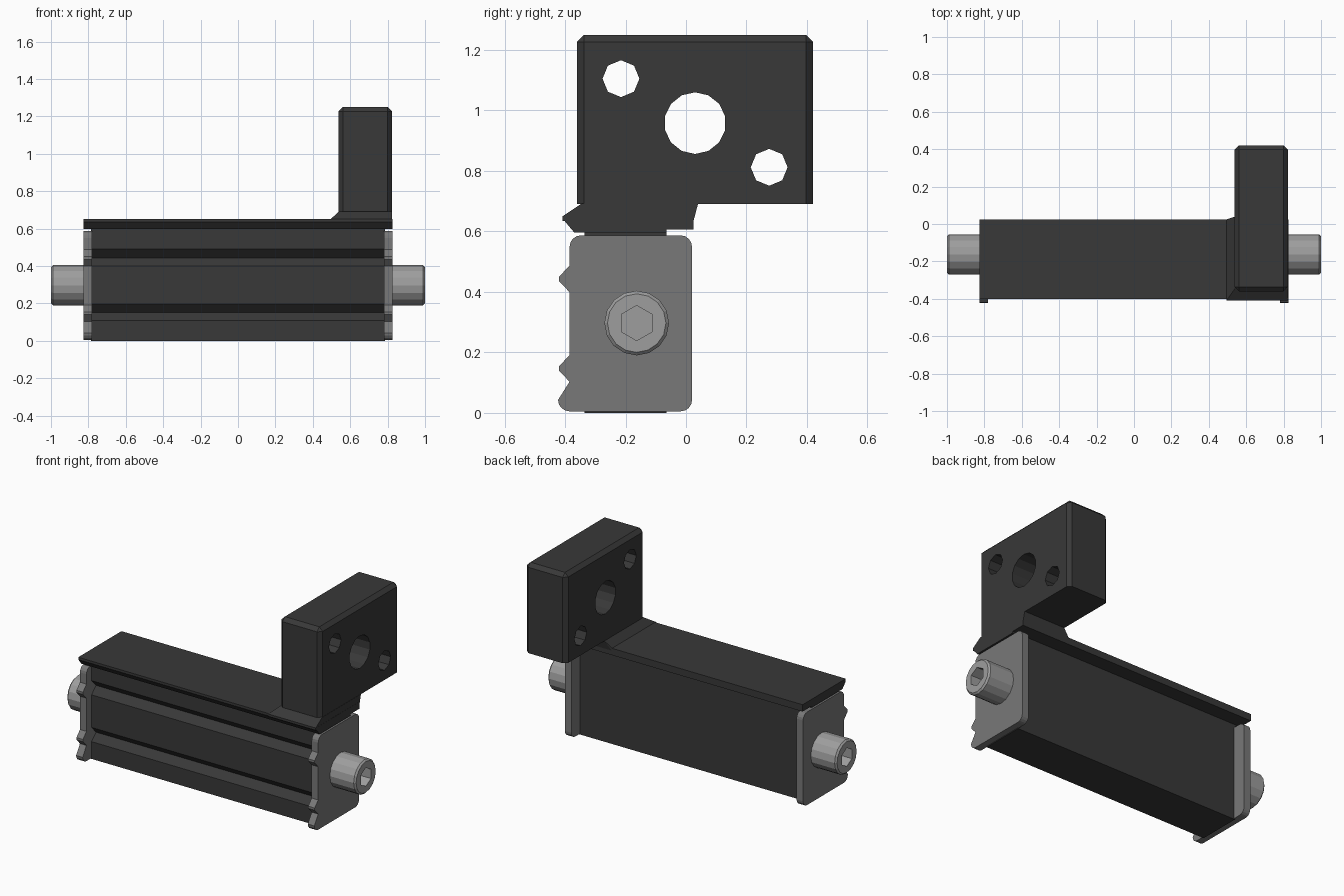
import bpy, bmesh
from math import cos, sin, pi
from mathutils import Matrix, Vector

if "Cube" in bpy.data.objects:
    bpy.data.objects.remove(bpy.data.objects["Cube"])


def material(name, v):
    m = bpy.data.materials.new(name)
    m.diffuse_color = (v, v, v, 1)
    m.use_nodes = True
    m.node_tree.nodes["Principled BSDF"].inputs["Base Color"].default_value = m.diffuse_color
    return m


DARK = material("black_anodised", 0.04)
PLATE = material("plate_grey", 0.19)
STEEL = material("screw_steel", 0.34)


def finish(name, bm, mat):
    bmesh.ops.recalc_face_normals(bm, faces=bm.faces)
    me = bpy.data.meshes.new(name)
    bm.to_mesh(me)
    bm.free()
    ob = bpy.data.objects.new(name, me)
    bpy.context.collection.objects.link(ob)
    me.materials.append(mat)
    return ob


def extrude_x(name, profile, x0, x1, mat):
    """Extrude a (y, z) outline along x."""
    bm = bmesh.new()
    face = bm.faces.new([bm.verts.new((x0, y, z)) for y, z in profile])
    out = bmesh.ops.extrude_face_region(bm, geom=[face])
    bmesh.ops.translate(bm, vec=(x1 - x0, 0, 0),
                        verts=[v for v in out["geom"] if isinstance(v, bmesh.types.BMVert)])
    return finish(name, bm, mat)


def circle(y, z, r, n, turn=0.0):
    return [(y + r * cos(turn + 2 * pi * i / n), z + r * sin(turn + 2 * pi * i / n))
            for i in range(n)]


def cut(ob, cutter):
    mod = ob.modifiers.new("cut", 'BOOLEAN')
    mod.operation, mod.solver, mod.object = 'DIFFERENCE', 'EXACT', cutter
    bpy.context.view_layer.objects.active = ob
    bpy.ops.object.modifier_apply(modifier=mod.name)
    bpy.data.objects.remove(cutter)


# Main body: narrow extrusion with two V grooves along the front
F, B = -0.335, -0.065
body = [(B, 0), (B, 0.61), (F, 0.61)]
for z in (0.443, 0.15):
    body += [(F, z + 0.047), (F + 0.045, z), (F, z - 0.042)]
extrude_x("body", body + [(F, 0)], -0.785, 0.785, DARK)

# End plates: rounded rectangle with two pointed ridges on the front
y0, y1, z0, z1, R = -0.385, 0.02, 0.005, 0.587, 0.038
plate = []
for cy, cz, start in ((y1 - R, z0 + R, -pi / 2), (y1 - R, z1 - R, 0),
                      (y0 + R, z1 - R, pi / 2)):
    plate += [(cy + R * cos(start + k * pi / 8), cz + R * sin(start + k * pi / 8)) for k in range(5)]
for z in (0.443, 0.147):
    plate += [(y0, z + 0.044), (-0.42, z + 0.007), (-0.42, z - 0.007), (y0, z - 0.044)]
plate += [(y0 + R * cos(pi + k * pi / 8), z0 + R + R * sin(pi + k * pi / 8)) for k in range(5)]

for side, s in (("left", -1), ("right", 1)):
    extrude_x(side + "_end_plate", plate, s * 0.78, s * 0.825, PLATE)

    # Cap screw with chamfered rim and hex socket
    screw = extrude_x(side + "_screw", circle(-0.163, 0.297, 0.107, 16), s * 0.82, s * 1.0, STEEL)
    bm = bmesh.new()
    bm.from_mesh(screw.data)
    rim = [e for e in bm.edges if all(abs(v.co.x) > 0.99 for v in e.verts)]
    bmesh.ops.bevel(bm, geom=rim, offset=0.01, segments=1, affect='EDGES')
    bm.to_mesh(screw.data)
    bm.free()
    cut(screw, extrude_x("socket", circle(-0.163, 0.297, 0.058, 6, pi / 2), s * 0.91, s * 1.1, STEEL))

# Sliding table with undercut front lip
extrude_x("slide_table", [(0.025, 0.607), (0.025, 0.65), (-0.402, 0.65), (-0.402, 0.635),
                          (-0.37, 0.597), (B, 0.597), (B, 0.607)], -0.825, 0.825, DARK)

# Flared foot between table and bracket
bm = bmesh.new()
foot = [(x, y, z) for z, xa, ya, yb in ((0.635, 0.495, -0.408, 0.025), (0.65, 0.495, -0.408, 0.025),
                                       (0.692, 0.54, -0.345, 0.04))
        for x in (xa, 0.824) for y in (ya, yb)]
for p in foot:
    bm.verts.new(p)
bmesh.ops.convex_hull(bm, input=bm.verts)
finish("bracket_foot", bm, DARK)

# Upright bracket, chamfered except around its underside
bm = bmesh.new()
bmesh.ops.create_cube(bm, size=1, matrix=Matrix.Translation((0.68, 0.03, 0.97))
                      @ Matrix.Diagonal((0.285, 0.78, 0.56, 1)))
upper = [e for e in bm.edges if max(v.co.z for v in e.verts) > 1]
bmesh.ops.bevel(bm, geom=upper, offset=0.023, segments=1, affect='EDGES')
bracket = finish("bracket", bm, DARK)
for y, z, r, n, turn in ((0.03, 0.958, 0.102, 14, pi / 14), (-0.215, 1.105, 0.061, 8, 0),
                         (0.275, 0.812, 0.061, 8, 0)):
    cut(bracket, extrude_x("hole", circle(y, z, r, n, turn), 0.4, 1.0, DARK))
